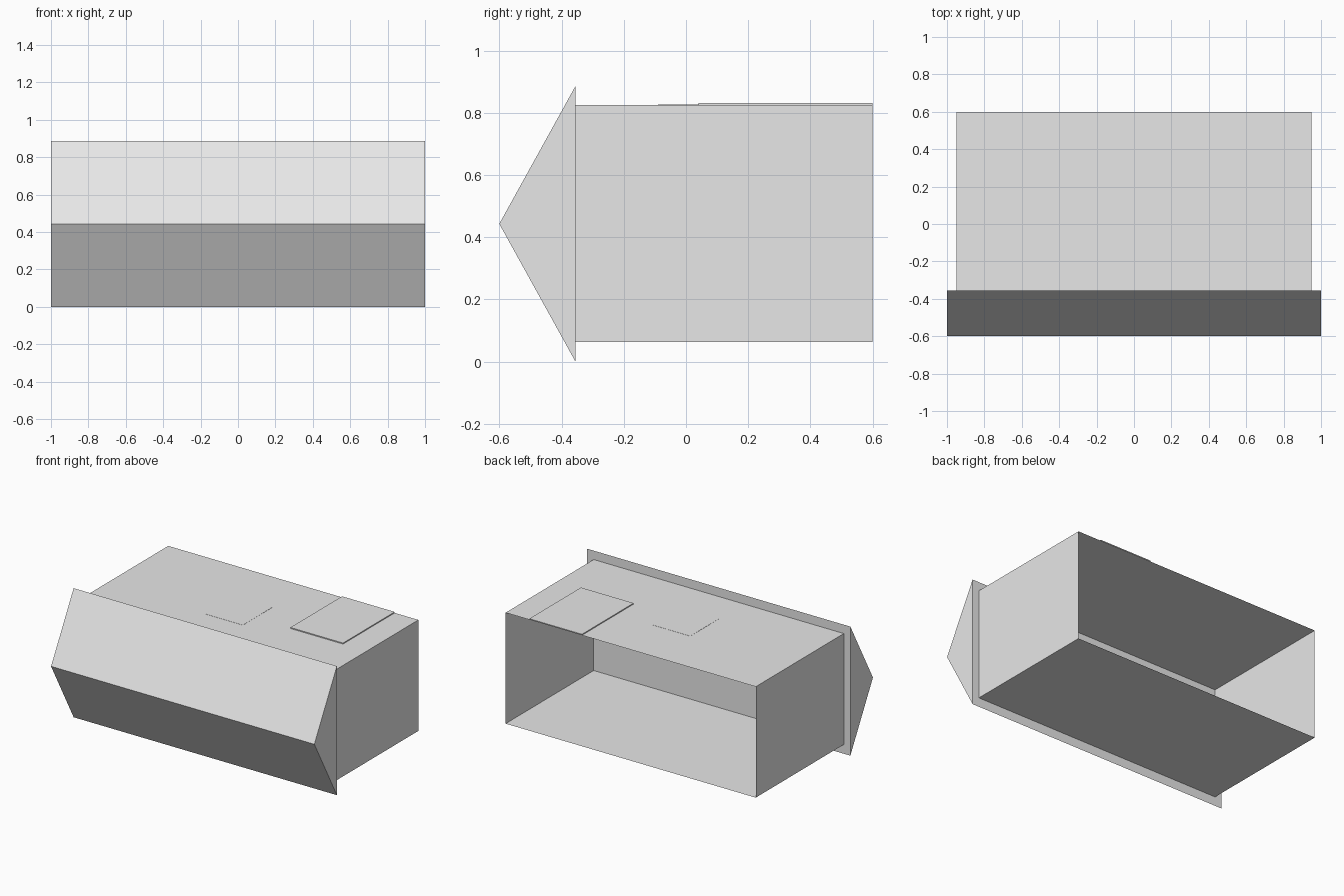
import bpy
import bmesh

cube = bpy.data.objects.get("Cube")
if cube:
    bpy.data.objects.remove(cube, do_unlink=True)

grey = bpy.data.materials.new("plain_grey")
grey.use_nodes = True
grey.diffuse_color = (0.8, 0.8, 0.8, 1)
grey.node_tree.nodes["Principled BSDF"].inputs["Base Color"].default_value = (0.8, 0.8, 0.8, 1)

FRONT, BACK = -0.355, 0.6
BOTTOM, ROOF = 0.063, 0.825


def add_object(name, bm):
    mesh = bpy.data.meshes.new(name)
    bm.to_mesh(mesh)
    bm.free()
    mesh.materials.append(grey)
    obj = bpy.data.objects.new(name, mesh)
    bpy.context.collection.objects.link(obj)
    return obj


def box(name, low, high, open_ends=False):
    bm = bmesh.new()
    bmesh.ops.create_cube(bm, size=1)
    for v in bm.verts:
        v.co = [h if c > 0 else l for c, l, h in zip(v.co, low, high)]
    bm.normal_update()
    if open_ends:
        ends = [f for f in bm.faces if abs(f.normal.y) > 0.9]
        bmesh.ops.delete(bm, geom=ends, context="FACES_ONLY")
    return add_object(name, bm)


# Thin-walled body, open at the back and closed in front by the nose
box("body_shell", (-0.95, FRONT, BOTTOM), (0.95, BACK, ROOF), open_ends=True)

# Wedge nose: triangular profile extruded across the width
bm = bmesh.new()
profile = [(FRONT, 0), (FRONT, 0.886), (-0.6, 0.443)]
side = bm.faces.new([bm.verts.new((-1, y, z)) for y, z in profile])
extruded = bmesh.ops.extrude_face_region(bm, geom=[side], use_keep_orig=True)["geom"]
bmesh.ops.translate(bm, vec=(2, 0, 0),
                    verts=[g for g in extruded if isinstance(g, bmesh.types.BMVert)])
bmesh.ops.recalc_face_normals(bm, faces=bm.faces)
add_object("wedge_nose", bm)

# Roof plates
box("rear_roof_plate", (0.37, 0.04, ROOF), (0.77, BACK, ROOF + 0.007))
box("middle_roof_plate", (-0.19, -0.09, ROOF), (0.1, 0.225, ROOF + 0.001))
